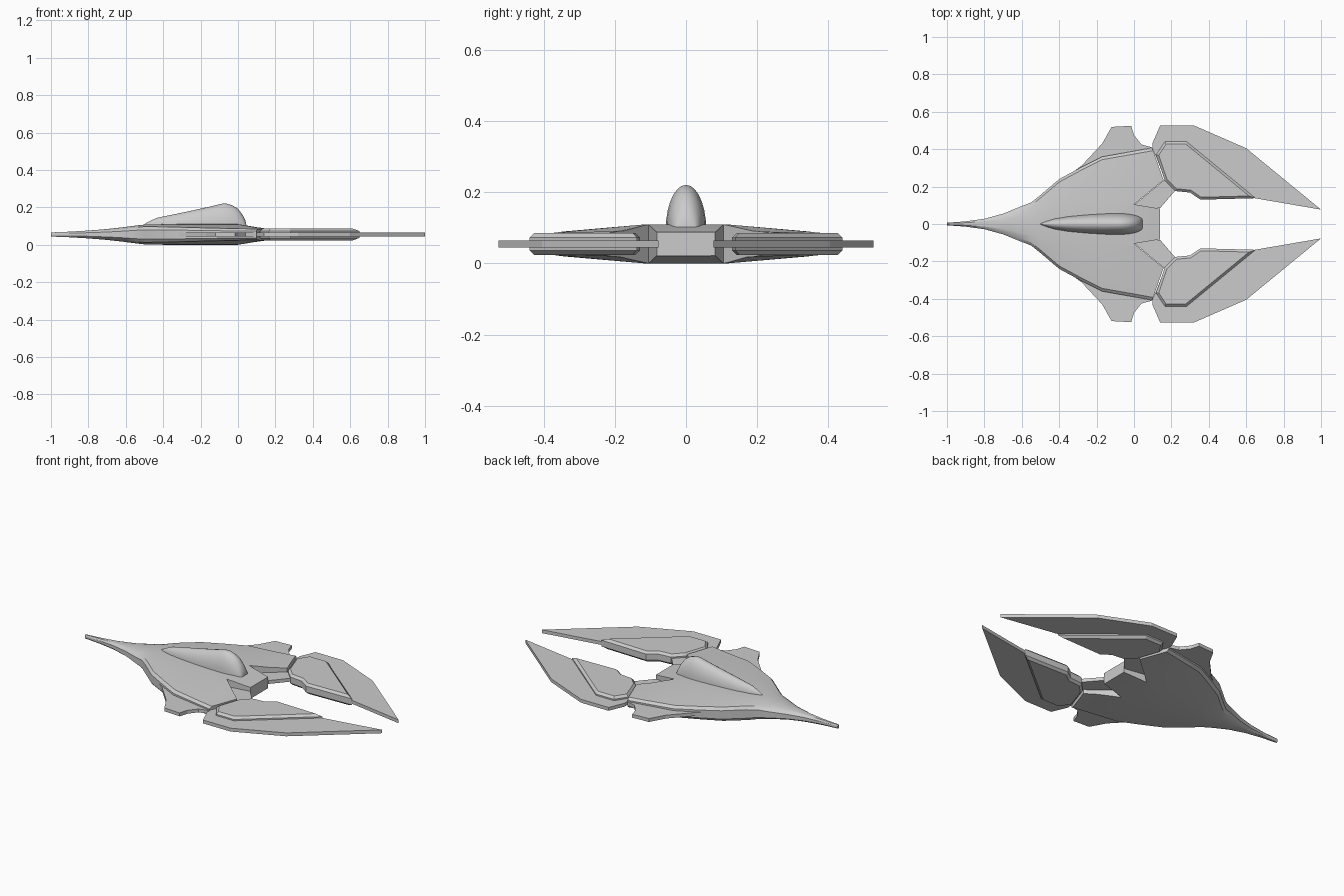
import bpy, bmesh, math

if "Cube" in bpy.data.objects:
    bpy.data.objects.remove(bpy.data.objects["Cube"])

MID = 0.055  # height of the ship's mid plane


def finish(name, bm, smooth=None):
    bmesh.ops.recalc_face_normals(bm, faces=bm.faces)
    me = bpy.data.meshes.new(name)
    bm.to_mesh(me)
    bm.free()
    ob = bpy.data.objects.new(name, me)
    bpy.context.collection.objects.link(ob)
    if smooth:
        bpy.ops.object.select_all(action='DESELECT')
        bpy.context.view_layer.objects.active = ob
        ob.select_set(True)
        bpy.ops.object.shade_smooth_by_angle(angle=math.radians(smooth))
    return ob


def loft(name, rings, smooth):
    bm = bmesh.new()
    vs = [[bm.verts.new(p) for p in r] for r in rings]
    n = len(vs[0])
    for a, b in zip(vs, vs[1:]):
        for i in range(n):
            j = (i + 1) % n
            bm.faces.new((a[i], a[j], b[j], b[i]))
    bm.faces.new(vs[0])
    bm.faces.new(vs[-1])
    return finish(name, bm, smooth)


def prism(name, outline, half, chamfer=0, mirror=True):
    bm = bmesh.new()
    face = bm.faces.new([bm.verts.new((x, y, MID - half)) for x, y in outline])
    top = bmesh.ops.extrude_face_region(bm, geom=[face])['geom']
    for v in top:
        if isinstance(v, bmesh.types.BMVert):
            v.co.z = MID + half
    if chamfer:
        rim = [e for e in bm.edges if abs(e.verts[0].co.z - e.verts[1].co.z) < 1e-5]
        bmesh.ops.bevel(bm, geom=rim, offset=chamfer, segments=1, affect='EDGES')
    ob = finish(name, bm)
    if mirror:
        m = ob.modifiers.new("mirror", 'MIRROR')
        m.use_axis = (False, True, False)
    return ob


# Hull: x, half width, centre half thickness, edge half thickness
stations = [(-1, .007, .011, .009), (-.9, .014, .015, .011), (-.8, .028, .021, .016),
            (-.7, .055, .029, .022), (-.62, .088, .038, .029), (-.55, .115, .047, .037),
            (-.5, .155, .053, .042), (-.4, .24, .055, .041), (-.28, .305, .055, .038),
            (-.17, .36, .055, .035), (0, .39, .055, .031), (.1, .408, .039, .03),
            (.18, .415, .028, .028)]
rings = []
for x, w, c, e in stations:
    f = min(.12, w * .5)
    k = w - min(.016, w * .2)
    q = [(0, c), (f, c * .99), (k, e), (w, e * .6)]
    right = q + [(y, -z) for y, z in reversed(q)]
    pts = right + [(-y, z) for y, z in reversed(right[1:-1]) if y > 0]
    rings.append([(x, y, MID + z) for y, z in pts])
hull = loft("hull", rings, 22)

# Cutter for the angled tail edge and its two notches
half = [(.096, .5), (.098, .405), (.158, .235), (0, .105), (.14, .082)]
cutter = prism("tail_cutter", half + [(x, -y) for x, y in reversed(half)]
               + [(.4, -.5), (.4, .5)], .2, mirror=False)
cutter.hide_render = True
cutter.hide_viewport = False
cutter.display_type = 'WIRE'
cut = hull.modifiers.new("tail_cut", 'BOOLEAN')
cut.operation = 'DIFFERENCE'
cut.solver = 'EXACT'
cut.object = cutter

# Canopy
canopy = [(-.5, .004, .111), (-.47, .015, .128), (-.43, .028, .145), (-.35, .041, .161),
          (-.25, .05, .182), (-.15, .056, .204), (-.09, .057, .219), (-.065, .057, .221),
          (-.03, .054, .211), (0, .049, .192), (.025, .041, .16), (.04, .033, .13), (.045, .028, .105)]
N = 14
loft("canopy", [[(x, w * math.cos(math.pi * i / N), .095 + (z - .095) * math.sin(math.pi * i / N))
                 for i in range(N + 1)] for x, w, z in canopy], 35)

# Side winglets
prism("winglet", [(-.42, .21), (-.28, .312), (-.17, .43), (-.12, .519), (-.015, .525), (0, .475),
                  (.04, .425), (.096, .41), (.05, .3)], .01)

# Rear claws: thin blade reaching into the hull, plus thick inner block
prism("claw_blade", [(.1, .4), (.1, .435), (.14, .527), (.32, .527), (.6, .405), (1, .077),
                     (.645, .138), (.355, .132), (.3, .17), (.22, .178), (.14, .085),
                     (-.02, .085), (.165, .238), (.122, .35)], .01)
prism("claw_block", [(.118, .37), (.165, .44), (.282, .44), (.65, .138), (.355, .13),
                     (.3, .168), (.22, .176), (.165, .232)], .031, .013)
